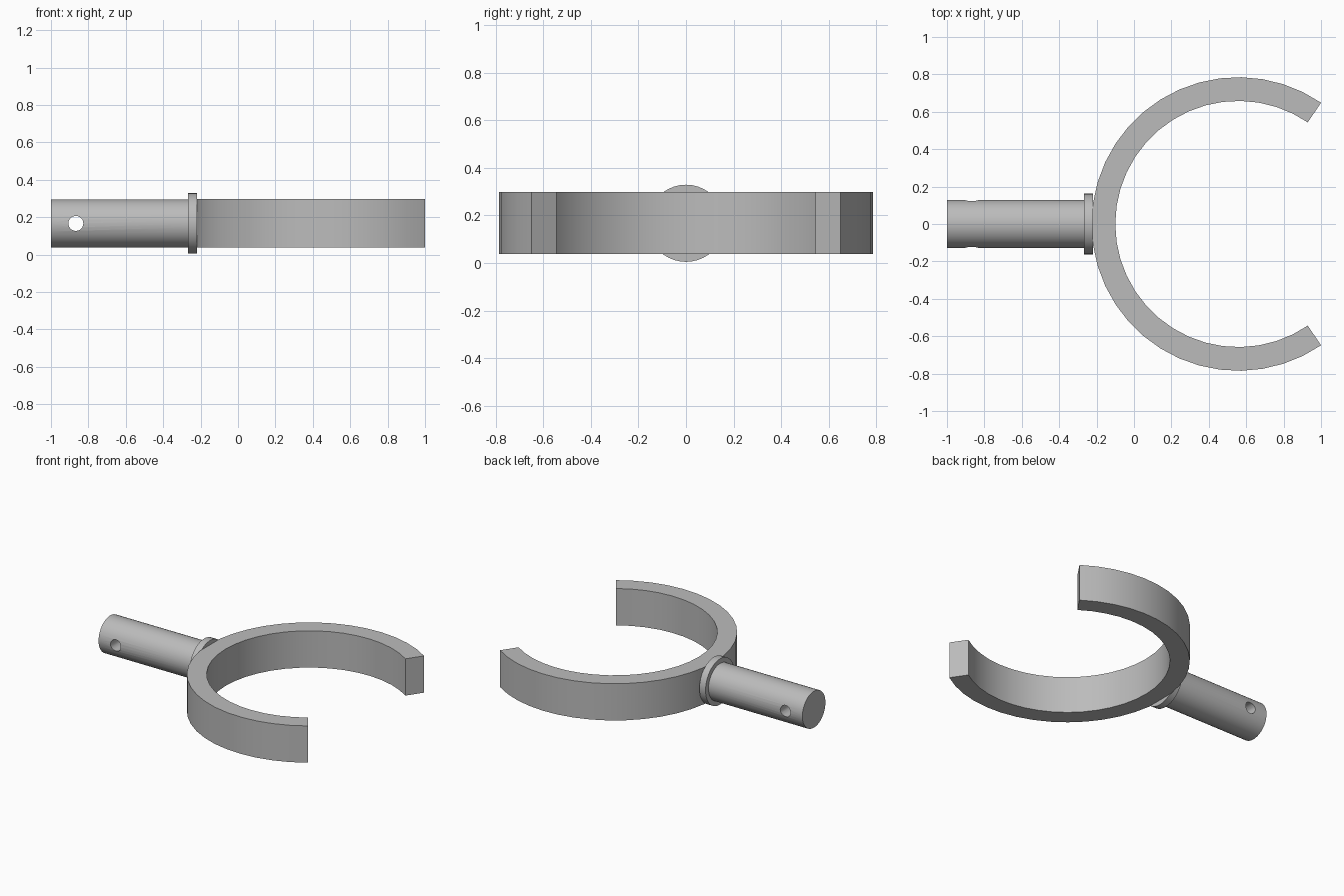
import bpy, bmesh, math
from mathutils import Matrix, Vector

cube = bpy.data.objects.get("Cube")
if cube:
    bpy.data.objects.remove(cube, do_unlink=True)

GREY = (0.5, 0.5, 0.5, 1)
steel = bpy.data.materials.new("plain grey")
steel.use_nodes = True
steel.diffuse_color = GREY
steel.node_tree.nodes["Principled BSDF"].inputs["Base Color"].default_value = GREY

AXIS_Z = 0.167


def make_object(name, bm):
    bmesh.ops.recalc_face_normals(bm, faces=bm.faces)
    mesh = bpy.data.meshes.new(name)
    bm.to_mesh(mesh)
    bm.free()
    mesh.materials.append(steel)
    obj = bpy.data.objects.new(name, mesh)
    bpy.context.collection.objects.link(obj)
    return obj


def smooth(obj):
    bpy.ops.object.select_all(action="DESELECT")
    obj.select_set(True)
    bpy.context.view_layer.objects.active = obj
    bpy.ops.object.shade_smooth_by_angle(angle=math.radians(30))


def rod(name, centre, radius, length, axis, sides):
    bm = bmesh.new()
    turn = Matrix.Rotation(math.pi / 2, 4, axis)
    bmesh.ops.create_cone(bm, cap_ends=True, segments=sides, radius1=radius,
                          radius2=radius, depth=length,
                          matrix=Matrix.Translation(centre) @ turn)
    return make_object(name, bm)


# Open ring: a rectangular section swept around an arc
def open_ring(name, centre_x, inner, outer, low, high, gap, steps):
    bm = bmesh.new()
    section = [bm.verts.new((r, 0, z)) for r, z in
               ((inner, low), (outer, low), (outer, high), (inner, high))]
    face = bm.faces.new(section)
    bmesh.ops.rotate(bm, verts=section, matrix=Matrix.Rotation(gap, 3, "Z"))
    bmesh.ops.spin(bm, geom=[face] + section + list(face.edges), cent=(0, 0, 0),
                   axis=(0, 0, 1), angle=2 * math.pi - 2 * gap, steps=steps)
    # Close both ends of the arc
    bmesh.ops.holes_fill(bm, edges=[e for e in bm.edges if e.is_boundary], sides=4)
    bmesh.ops.translate(bm, verts=bm.verts, vec=(centre_x, 0, 0))
    return make_object(name, bm)


ring = open_ring("open_ring", 0.558, 0.658, 0.785, 0.038, 0.298,
                 math.radians(55.7), 30)
smooth(ring)

# Collar between handle and ring
collar = rod("collar", Vector((-0.242, 0, AXIS_Z)), 0.162, 0.048, "Y", 40)
smooth(collar)

# Handle with a cross hole
handle = rod("handle", Vector((-0.625, 0, AXIS_Z)), 0.129, 0.75, "Y", 40)
cutter = rod("hole_cutter", Vector((-0.867, 0, AXIS_Z)), 0.04, 0.6, "X", 24)
cutter.hide_render = True
cutter.hide_set(True)
hole = handle.modifiers.new("cross_hole", "BOOLEAN")
hole.operation = "DIFFERENCE"
hole.solver = "EXACT"
hole.object = cutter
bpy.context.view_layer.objects.active = handle
bpy.ops.object.modifier_apply(modifier=hole.name)
bpy.data.objects.remove(cutter, do_unlink=True)
smooth(handle)
